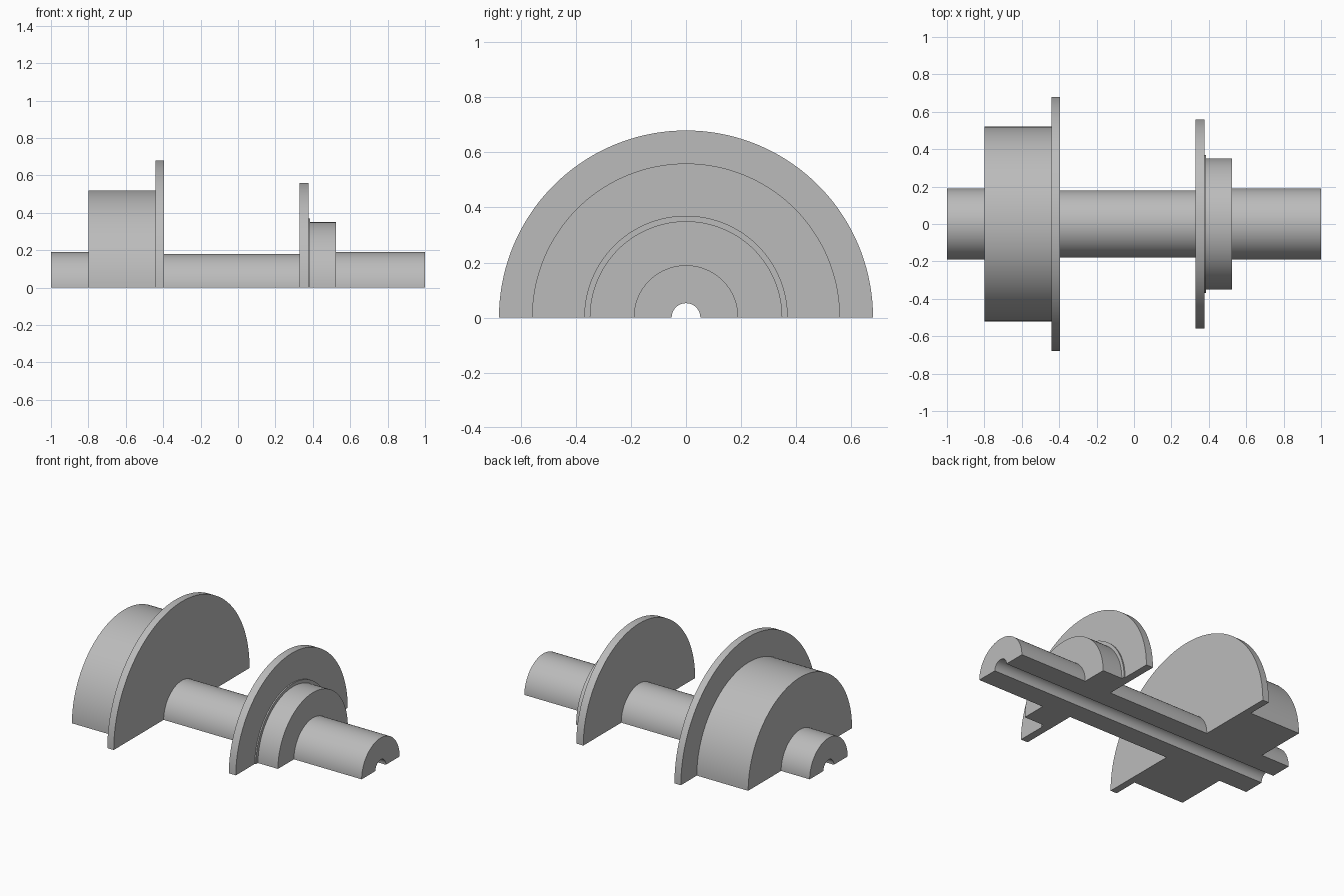
import bpy
import bmesh
import math

cube = bpy.data.objects.get("Cube")
if cube:
    bpy.data.objects.remove(cube, do_unlink=True)

# One plain metal colour
steel = bpy.data.materials.new("grey_steel")
steel.use_nodes = True
GREY = (0.5, 0.5, 0.5, 1)
steel.diffuse_color = GREY
steel.node_tree.nodes["Principled BSDF"].inputs["Base Color"].default_value = GREY

BORE = 0.052
SEGMENTS = 72

# Steps along the axle: start x, end x, radius
STEPS = [
    (-1.0, -0.8, 0.19),      # end journal
    (-0.8, -0.44, 0.52),     # drum
    (-0.44, -0.395, 0.68),   # large flange
    (-0.395, 0.328, 0.18),   # middle shaft
    (0.328, 0.377, 0.56),    # small flange
    (0.377, 0.385, 0.37),    # thin ring
    (0.385, 0.525, 0.35),    # collar
    (0.525, 1.0, 0.19),      # end journal
]

# Outline of the half section: bore line, then the stepped outside
outline = [(STEPS[-1][1], BORE), (STEPS[0][0], BORE)]
for start, end, radius in STEPS:
    outline += [(start, radius), (end, radius)]

# Turn the outline half a revolution about the axle
bm = bmesh.new()
first = [bm.verts.new((x, r, 0)) for x, r in outline]
edges = [bm.edges.new((a, b)) for a, b in zip(first, first[1:] + first[:1])]
spun = bmesh.ops.spin(bm, geom=first + edges, cent=(0, 0, 0), axis=(1, 0, 0),
                      angle=math.pi, steps=SEGMENTS)
last_edges = [e for e in spun["geom_last"] if isinstance(e, bmesh.types.BMEdge)]

# Close both flat cut faces
bmesh.ops.contextual_create(bm, geom=edges)
bmesh.ops.contextual_create(bm, geom=last_edges)
bmesh.ops.recalc_face_normals(bm, faces=bm.faces)

mesh = bpy.data.meshes.new("stepped_half_axle")
bm.to_mesh(mesh)
bm.free()
mesh.materials.append(steel)
axle = bpy.data.objects.new("stepped_half_axle", mesh)
bpy.context.collection.objects.link(axle)

# Smooth round surfaces, sharp steps
bpy.ops.object.select_all(action="DESELECT")
axle.select_set(True)
bpy.context.view_layer.objects.active = axle
bpy.ops.object.shade_smooth_by_angle(angle=math.radians(30))
